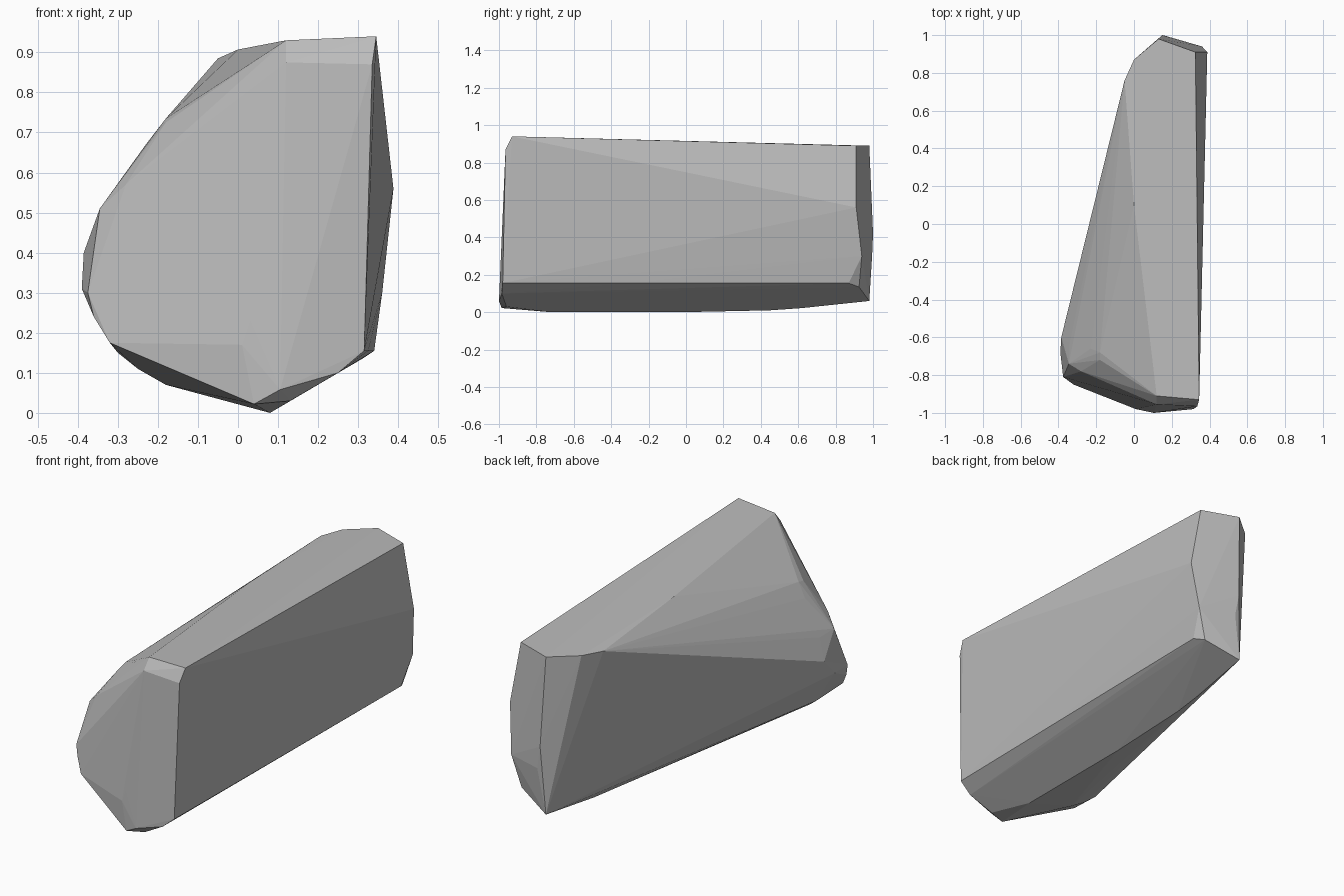
import bpy
import bmesh

# Remove the default cube
default_cube = bpy.data.objects.get("Cube")
if default_cube:
    bpy.data.objects.remove(default_cube, do_unlink=True)


def make_material(name, colour):
    material = bpy.data.materials.new(name)
    material.use_nodes = True
    material.diffuse_color = colour
    shader = material.node_tree.nodes["Principled BSDF"]
    shader.inputs["Base Color"].default_value = colour
    shader.inputs["Roughness"].default_value = 0.9
    return material


def make_boulder(name, corner_groups, material):
    """Wrap the chiselled corners in one convex flat-faced stone."""
    mesh = bpy.data.meshes.new(name)
    bm = bmesh.new()
    for group in corner_groups:
        for corner in group:
            bm.verts.new(corner)
    hull = bmesh.ops.convex_hull(bm, input=bm.verts[:])
    unused = set(hull["geom_interior"]) | set(hull["geom_unused"])
    loose = [item for item in unused
             if isinstance(item, bmesh.types.BMVert) and item.is_valid]
    bmesh.ops.delete(bm, geom=loose, context="VERTS")
    bmesh.ops.recalc_face_normals(bm, faces=bm.faces[:])
    for face in bm.faces:
        face.smooth = False
    bm.to_mesh(mesh)
    bm.free()
    mesh.materials.append(material)
    stone = bpy.data.objects.new(name, mesh)
    bpy.context.collection.objects.link(stone)
    return stone


# Broad, nearly flat cleaved side
cleaved_side = [
    (.345, -.93, .94), (.335, -.965, .87), (.315, -.98, .155),
    (.325, -.27, .155), (.34, .87, .155), (.388, .91, .56),
    (.36, .94, .3), (.325, .91, .89),
]

# Narrow back end
back_end = [
    (.13, .98, .89), (0, .87, .89), (-.05, .76, .885),
    (.15, 1, .42), (.17, .995, .3), (.31, .925, .135),
    (.13, .98, .06),
]

# Sloping top and its front bevel
top_edge = [
    (.12, -.91, .93), (.12, -.955, .875), (0, .1, .907),
    (-.18, -.68, .735), (-.18, -.72, .725),
]

# Rounded bulge at the front of the sloping side
front_bulge = [
    (-.23, -.66, .67), (-.28, -.78, .57), (-.345, -.74, .51),
    (-.34, -.63, .505), (-.385, -.6, .4), (-.39, -.68, .31),
    (-.375, -.81, .3), (-.36, -.82, .24), (-.32, -.85, .175),
    (-.3, -.66, .15),
]

# Blunt front end
front_end = [
    (.01, -.98, .17), (.03, -.98, .23), (.25, -.985, .1),
    (.105, -1, .058), (.04, -.985, .022), (.13, -.96, .03),
]

# Keel along the underside
keel = [
    (-.25, -.68, .11), (-.18, -.7, .07), (.08, -.72, 0),
    (.08, -.03, 0), (.09, .45, .01), (.1, .62, .022),
]

grey_stone = make_material("grey_stone", (.5, .5, .5, 1))
make_boulder(
    "boulder",
    [cleaved_side, back_end, top_edge, front_bulge, front_end, keel],
    grey_stone,
)
